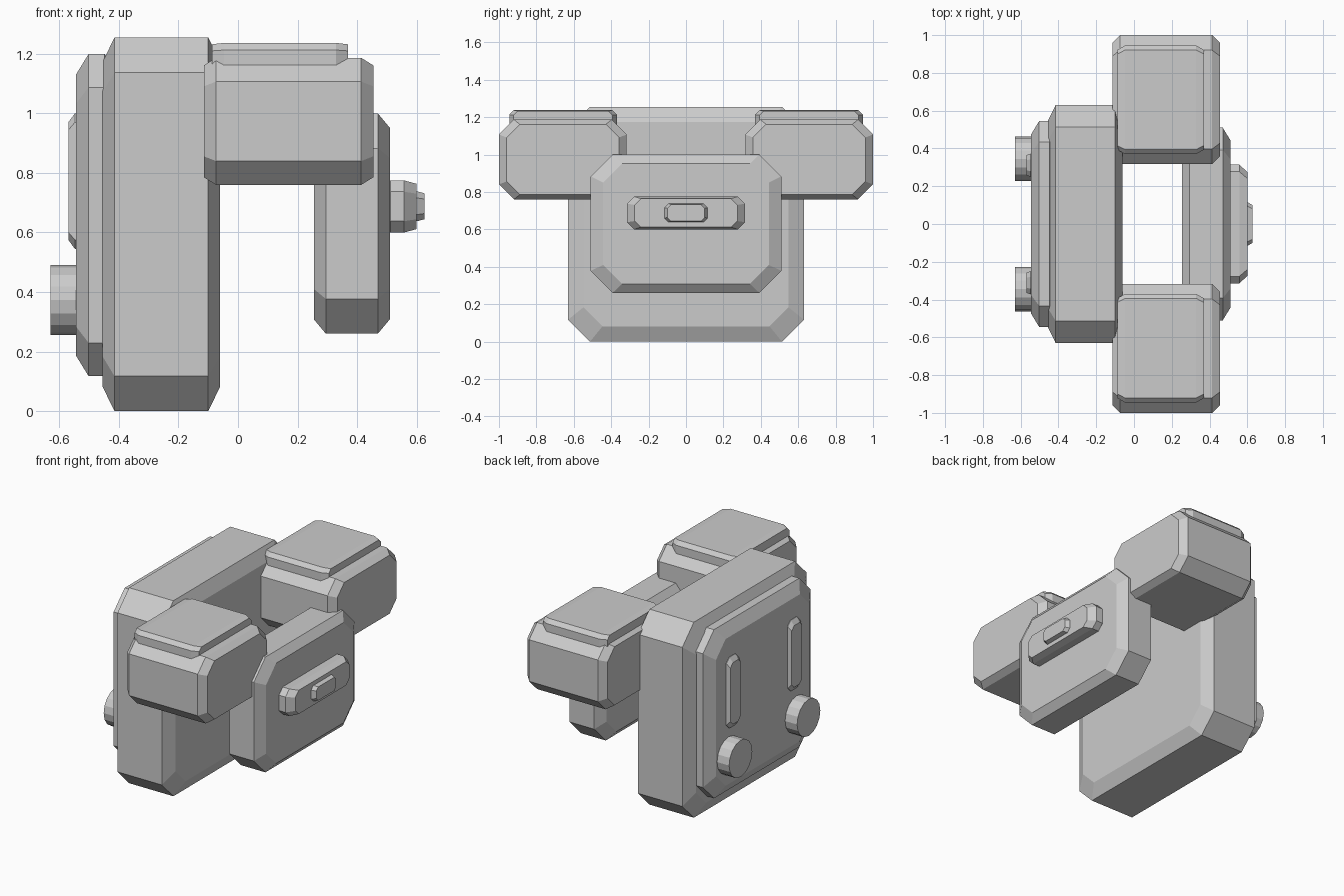
import bpy
import bmesh
import math
from mathutils import Matrix

cube = bpy.data.objects.get("Cube")
if cube:
    bpy.data.objects.remove(cube, do_unlink=True)

grey = bpy.data.materials.new("plain grey")
grey.use_nodes = True
colour = (0.6, 0.6, 0.6, 1)
grey.diffuse_color = colour
grey.node_tree.nodes["Principled BSDF"].inputs["Base Color"].default_value = colour


def finish(bm, name):
    bmesh.ops.recalc_face_normals(bm, faces=bm.faces)
    mesh = bpy.data.meshes.new(name)
    bm.to_mesh(mesh)
    bm.free()
    mesh.materials.append(grey)
    obj = bpy.data.objects.new(name, mesh)
    bpy.context.collection.objects.link(obj)
    return obj


def armour_block(name, x, y, z, corner, slope, scale=0.87):
    """Cut-corner slab lying along x, with both ends tapering to a smaller cap."""
    cy, cz = sum(y) / 2, sum(z) / 2
    hy, hz = (y[1] - y[0]) / 2, (z[1] - z[0]) / 2
    quarter = [(hy, hz - corner), (hy - corner, hz)]
    profile = quarter + [(-a, b) for a, b in reversed(quarter)]
    profile += [(-a, -b) for a, b in profile]
    rings = ((x[0], scale), (x[0] + slope, 1), (x[1] - slope, 1), (x[1], scale))
    bm = bmesh.new()
    loops = [[bm.verts.new((px, cy + a * s, cz + b * s)) for a, b in profile]
             for px, s in rings]
    for near, far in zip(loops, loops[1:]):
        for i in range(len(profile)):
            j = (i + 1) % len(profile)
            bm.faces.new((near[i], near[j], far[j], far[i]))
    bm.faces.new(loops[0])
    bm.faces.new(loops[-1])
    return finish(bm, name)


def thruster(name, y):
    bm = bmesh.new()
    turn = Matrix.Translation((-0.57, y, 0.373)) @ Matrix.Rotation(math.pi / 2, 4, 'Y')
    bmesh.ops.create_cone(bm, cap_ends=True, segments=16, radius1=0.118,
                          radius2=0.118, depth=0.12, matrix=turn)
    finish(bm, name)


# Back pack and its raised panel
armour_block("back_pack", (-0.455, -0.06), (-0.63, 0.63), (0, 1.255), 0.117, 0.04)
armour_block("back_panel", (-0.545, -0.405), (-0.545, 0.545), (0.117, 1.2), 0.112, 0.043)

# Chest plate with stepped badge
armour_block("chest_plate", (0.255, 0.51), (-0.51, 0.51), (0.26, 1.0), 0.117, 0.04)
armour_block("chest_badge", (0.47, 0.6), (-0.315, 0.315), (0.6, 0.775), 0.038, 0.042)
armour_block("badge_button", (0.56, 0.627), (-0.115, 0.115), (0.638, 0.738), 0.022, 0.025)

# Paired parts on both sides
for side, label in ((1, "back"), (-1, "front")):
    def span(a, b):
        return sorted((side * a, side * b))
    armour_block(label + "_shoulder", (-0.115, 0.455), span(0.317, 1.0),
                 (0.76, 1.187), 0.08, 0.041, 0.88)
    armour_block(label + "_shoulder_cap", (-0.088, 0.37), span(0.37, 0.945),
                 (1.12, 1.237), 0.024, 0.041, 0.92)
    armour_block(label + "_vent_bar", (-0.57, -0.52), span(0.25, 0.372),
                 (0.545, 1.0), 0.03, 0.022)
    thruster(label + "_thruster", side * 0.345)
